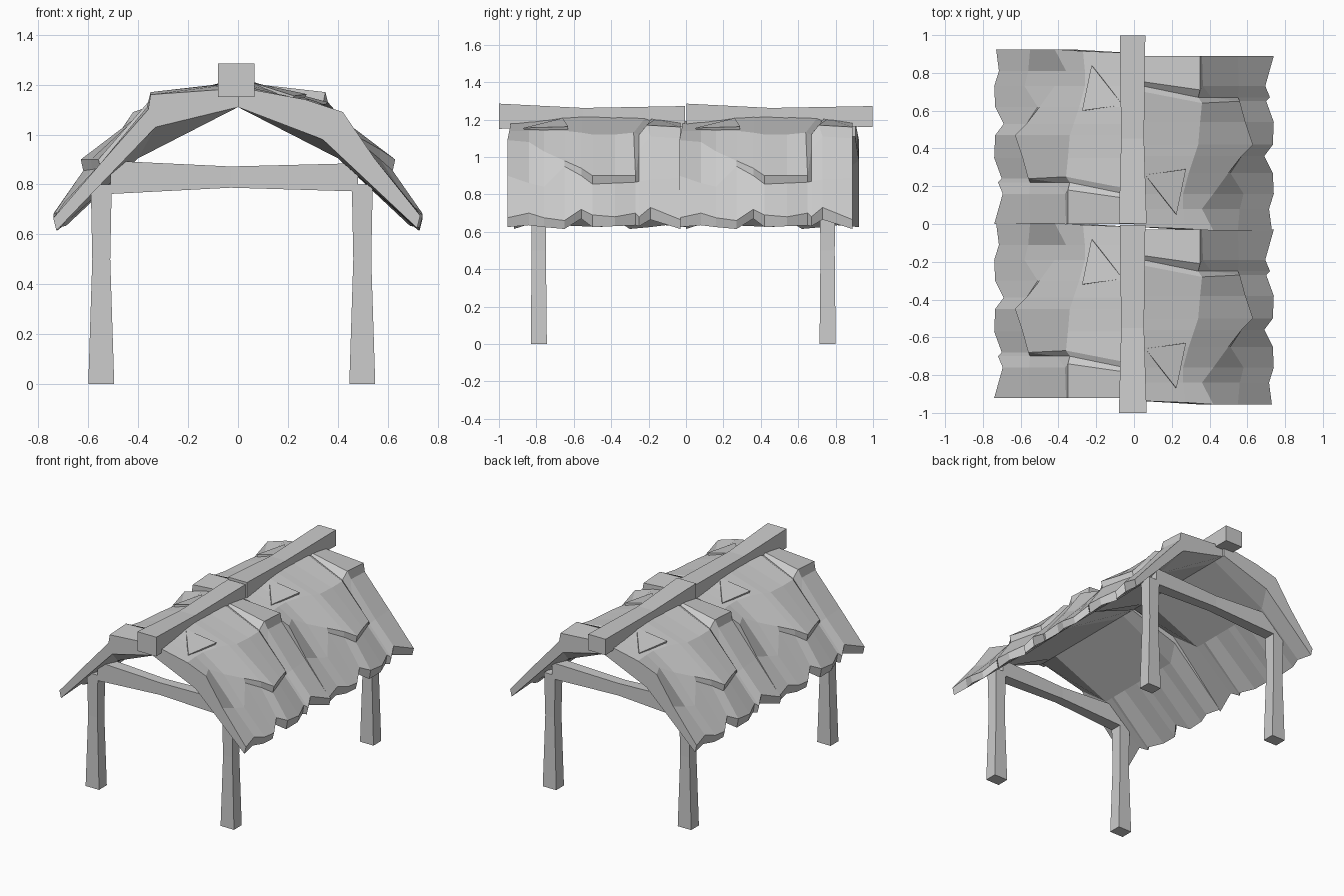
import bpy, bmesh
from math import pi
from mathutils import Matrix, Vector

if "Cube" in bpy.data.objects:
    bpy.data.objects.remove(bpy.data.objects["Cube"])


def make(name, bm):
    bmesh.ops.recalc_face_normals(bm, faces=bm.faces[:])
    me = bpy.data.meshes.new(name)
    bm.to_mesh(me)
    bm.free()
    ob = bpy.data.objects.new(name, me)
    bpy.context.collection.objects.link(ob)
    return ob


def loft(bm, rings):
    """Skin a list of equal-length point rings and cap both ends."""
    vs = [[bm.verts.new(p) for p in r] for r in rings]
    n = len(vs[0])
    for a, b in zip(vs, vs[1:]):
        for i in range(n):
            j = (i + 1) % n
            bm.faces.new((a[i], a[j], b[j], b[i]))
    bm.faces.new(vs[0])
    bm.faces.new(vs[-1][::-1])


def beam(name, axis, sections):
    """Rough timber: sections are (position, lo_u, hi_u, lo_v, hi_v)."""
    rings = []
    for t, u0, u1, v0, v1 in sections:
        ring = []
        for u, v in ((u0, v0), (u1, v0), (u1, v1), (u0, v1)):
            ring.append({'x': (t, u, v), 'y': (u, t, v), 'z': (u, v, t)}[axis])
        rings.append(ring)
    bm = bmesh.new()
    loft(bm, rings)
    return make(name, bm)


# Posts and cross beams
for end, y in (("front", -0.787), ("back", 0.757)):
    for side, x in (("left", -0.548), ("right", 0.498)):
        beam(f"{end}_{side}_post", 'z', [
            (0, x - .052, x + .052, y - .043, y + .043),
            (.5, x - .036, x + .036, y - .038, y + .038),
            (.8, x - .042, x + .042, y - .042, y + .042)])
    beam(f"{end}_cross_beam", 'x', [
        (-.51, y - .042, y + .042, .762, .895),
        (-.03, y - .034, y + .034, .787, .872),
        (.48, y - .042, y + .042, .772, .885)])

# Ridge beams
for name, y in (("front_ridge_beam", -1), ("back_ridge_beam", 0.003)):
    beam(name, 'y', [
        (y, -.08, .067, 1.15, 1.285),
        (y + .45, -.068, .053, 1.17, 1.262),
        (y + .995, -.075, .06, 1.16, 1.272)])

# Thatch stations along one slope:
# y, ridge z, then (x, z) of upper break, layer lip, lip foot, eave
STATIONS = [
    (-.955, 1.19, .27, 1.14, .42, 1.09, .55, .90, .73, .675),
    (-.84, 1.20, .26, 1.14, .36, 1.08, .56, .86, .715, .70),
    (-.76, 1.21, .26, 1.14, .42, 1.03, .58, .84, .74, .675),
    (-.65, 1.225, .29, 1.14, .50, .98, .51, .95, .735, .66),
    (-.56, 1.23, .32, 1.13, .57, .94, .57, .90, .69, .72),
    (-.50, 1.23, .34, 1.12, .63, .90, .62, .855, .735, .69),
    (-.38, 1.225, .35, 1.12, .59, .90, .585, .86, .74, .68),
    (-.27, 1.22, .36, 1.13, .56, .90, .55, .865, .70, .70),
    (-.25, 1.21, .34, 1.12, .41, 1.04, .55, .87, .72, .68),
    (-.19, 1.205, .35, 1.17, .365, 1.11, .555, .88, .695, .73),
    (-.03, 1.185, .35, 1.16, .36, 1.10, .55, .885, .74, .665)]
# Ridge and upper-break offsets in y that slant the crease and the end edges
SKEW = {0: (.02, .01), 7: (.06, -.01), 8: (.07, .0), 9: (.03, -.02), 10: (0, 0)}


def slope(name, matrix):
    bm = bmesh.new()
    rings = []
    last = len(STATIONS) - 1
    for i, (y, zr, xa, za, xb, zb, xc, zc, xe, ze) in enumerate(STATIONS):
        ux, uz = {0: (.34, .98), last: (.33, 1.03)}.get(i, (.40, .905))
        sr, sa = SKEW.get(i, (0, 0))
        drop = .05 if i % 2 == 0 else .065
        rings.append(((0, y + sr, zr), (xa, y + sa, za), (xb, y, zb),
                      (xc, y, zc), (xe, y, ze),
                      (xe - .012, y, max(ze - drop, .615)),
                      (ux, y, uz), (0, y + sr, 1.11)))
    loft(bm, rings)
    # Small lifted straw flap
    flap = [bm.verts.new(p) for p in ((.275, -.63, 1.162), (.225, -.87, 1.155),
                                      (.06, -.66, 1.208), (.26, -.63, 1.13),
                                      (.21, -.86, 1.13))]
    bmesh.ops.convex_hull(bm, input=flap)
    bm.transform(matrix)
    return make(name, bm)


# Two thatch sections; each left slope is the right slope turned half round
C = Vector((0, -.475, 0))
turn = Matrix.Translation(C) @ Matrix.Rotation(pi, 4, 'Z') @ Matrix.Translation(-C)
for sec, dy in (("front", 0), ("back", .92)):
    shift = Matrix.Translation((0, dy, 0))
    slope(f"{sec}_right_thatch", shift)
    slope(f"{sec}_left_thatch", shift @ turn)
